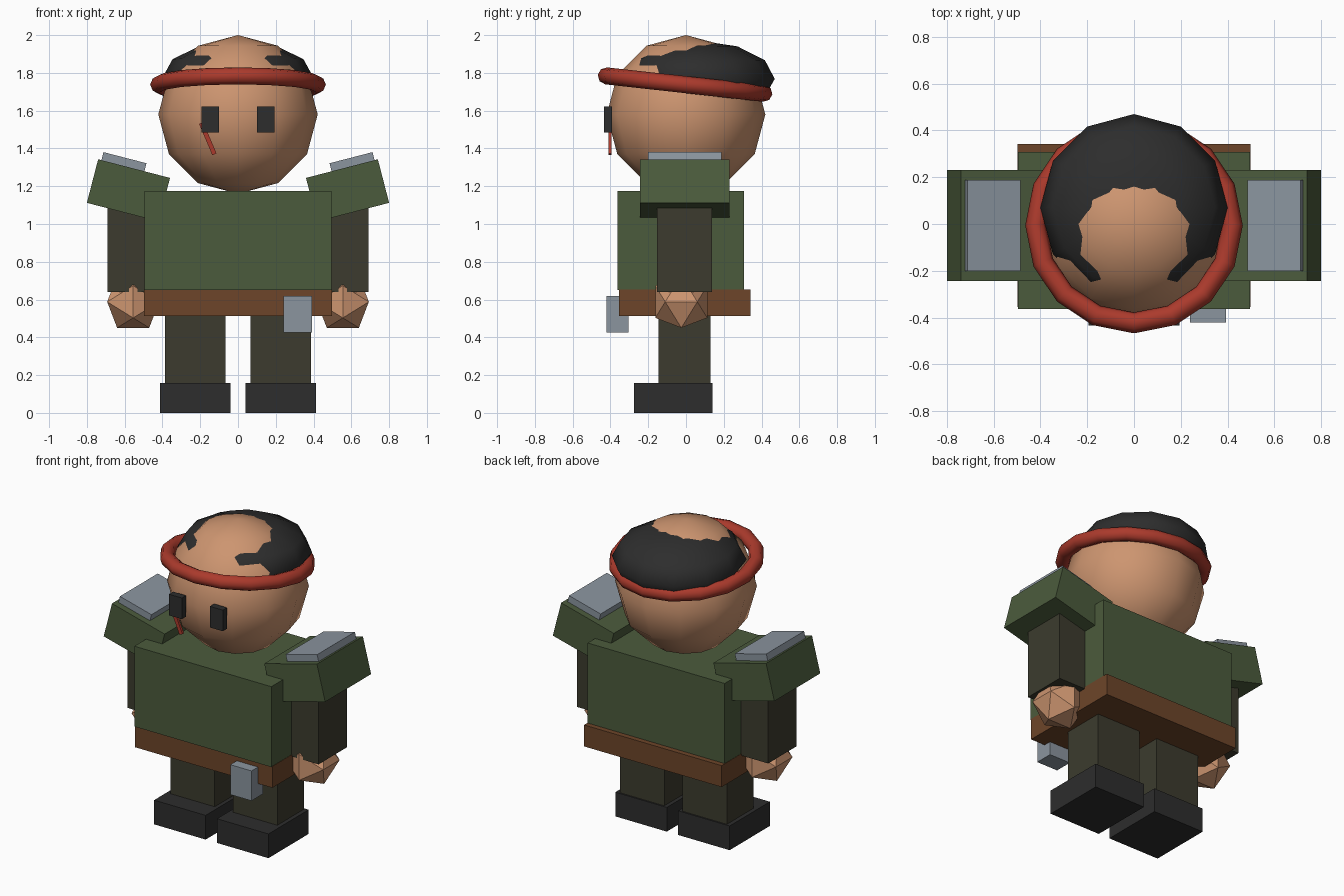
import bpy, bmesh
from math import radians, cos, sin, tau
from mathutils import Matrix, Vector

cube = bpy.data.objects.get("Cube")
if cube:
    bpy.data.objects.remove(cube, do_unlink=True)


def material(name, hex_code):
    """Flat material from an sRGB hex code, stored as linear values."""
    rgb = [int(hex_code[i:i + 2], 16) / 255 for i in (0, 2, 4)]
    lin = [c / 12.92 if c <= 0.04045 else ((c + 0.055) / 1.055) ** 2.4 for c in rgb]
    mat = bpy.data.materials.new(name)
    mat.use_nodes = True
    mat.diffuse_color = (*lin, 1)
    bsdf = next(n for n in mat.node_tree.nodes if n.type == 'BSDF_PRINCIPLED')
    bsdf.inputs["Base Color"].default_value = (*lin, 1)
    return mat


SKIN = material("skin", "cd9570")
GREEN = material("army green", "4b5b3c")
TROUSER = material("dark olive", "3c3b2e")
BLACK = material("charcoal", "2d2d2d")
BROWN = material("leather brown", "6d4529")
RED = material("red", "ab3a2c")
METAL = material("metal grey", "8b959f")


def finish(name, bm, mat, loc, tilt=(0, 0), smooth=False):
    """Turn a bmesh into an object; tilt is (x, y) rotation in degrees."""
    bmesh.ops.recalc_face_normals(bm, faces=bm.faces[:])
    for f in bm.faces:
        f.smooth = smooth
    mesh = bpy.data.meshes.new(name)
    bm.to_mesh(mesh)
    bm.free()
    mesh.materials.append(mat)
    obj = bpy.data.objects.new(name, mesh)
    obj.location = loc
    obj.rotation_euler = (radians(tilt[0]), radians(tilt[1]), 0)
    bpy.context.collection.objects.link(obj)
    return obj


def box(name, mat, loc, size, tilt=(0, 0)):
    bm = bmesh.new()
    bmesh.ops.create_cube(bm, size=1)
    bmesh.ops.scale(bm, vec=size, verts=bm.verts[:])
    return finish(name, bm, mat, loc, tilt)


def span(name, mat, x, y, z):
    """Box given by its (low, high) range on each axis."""
    ranges = (x, y, z)
    return box(name, mat, [(a + b) / 2 for a, b in ranges], [b - a for a, b in ranges])


def ball(name, mat, loc, radii, tilt=(0, 0)):
    bm = bmesh.new()
    bmesh.ops.create_uvsphere(bm, u_segments=12, v_segments=6, radius=1)
    bmesh.ops.scale(bm, vec=radii, verts=bm.verts[:])
    return finish(name, bm, mat, loc, tilt, smooth=True)


def ring(name, mat, loc, major, minor, around, sides, tilt):
    bm = bmesh.new()
    loops = []
    for i in range(around):
        turn = Matrix.Rotation(tau * i / around, 3, 'Z')
        loops.append([bm.verts.new(turn @ Vector((
            major + minor * cos(tau * j / sides), 0, minor * sin(tau * j / sides))))
            for j in range(sides)])
    for i in range(around):
        a, b = loops[i], loops[(i + 1) % around]
        for j in range(sides):
            k = (j + 1) % sides
            bm.faces.new((a[j], b[j], b[k], a[k]))
    return finish(name, bm, mat, loc, tilt, smooth=True)


def fist(name, mat, loc, s):
    """Icosahedron resting on an edge that runs along x."""
    bm = bmesh.new()
    t = s * (1 + 5 ** 0.5) / 2
    for a in (-1, 1):
        for b in (-1, 1):
            for p in ((a * s, 0, b * t), (0, a * t, b * s), (a * t, b * s, 0)):
                bm.verts.new(p)
    bmesh.ops.convex_hull(bm, input=bm.verts[:])
    return finish(name, bm, mat, loc)


# Body
span("torso", GREEN, (-0.495, 0.495), (-0.363, 0.308), (0.65, 1.175))
span("belt", BROWN, (-0.497, 0.497), (-0.355, 0.342), (0.512, 0.652))
span("belt_pouch", METAL, (0.24, 0.393), (-0.422, -0.305), (0.425, 0.62))

# Head, hair and headband
ball("head", SKIN, (0, 0, 1.58), (0.422, 0.42, 0.42))
ball("hair", BLACK, (0, 0.07, 1.775), (0.4, 0.4, 0.195), tilt=(-1, 0))
ring("headband", RED, (0, -0.005, 1.738), 0.42, 0.045, 16, 8, tilt=(-6.3, 0))
box("cheek_scar", RED, (-0.16, -0.403, 1.452), (0.024, 0.016, 0.18), tilt=(0, -23))

# Paired parts
for side, label in ((1, "left"), (-1, "right")):
    def at(x, y, z):
        return (side * x, y, z)

    box(label + "_eye", BLACK, at(0.148, -0.413, 1.553), (0.093, 0.043, 0.138))
    box(label + "_boot", BLACK, at(0.227, -0.068, 0.079), (0.372, 0.415, 0.158))
    box(label + "_leg", TROUSER, at(0.226, -0.008, 0.34), (0.32, 0.276, 0.38))
    box(label + "_arm", TROUSER, at(0.56, -0.008, 0.88), (0.26, 0.292, 0.48))
    fist(label + "_hand", SKIN, at(0.555, -0.025, 0.588), 0.085)
    lean = (0, -14.5 * side)
    box(label + "_shoulder_pad", GREEN, at(0.58, -0.006, 1.178), (0.393, 0.474, 0.238), lean)
    box(label + "_shoulder_plate", METAL, at(0.606, -0.006, 1.322), (0.235, 0.39, 0.06), lean)
